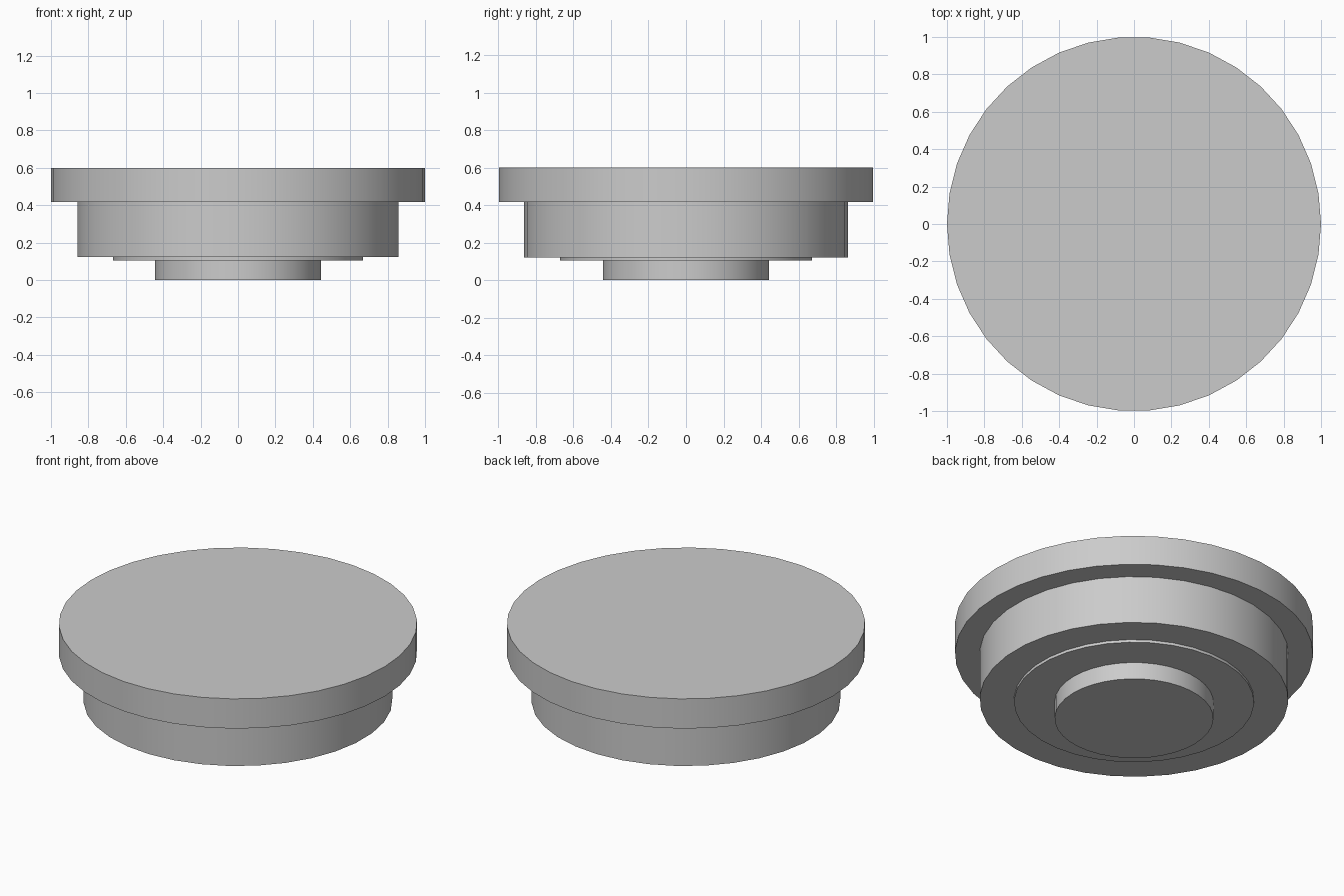
import bpy
import bmesh
import math

default_cube = bpy.data.objects.get("Cube")
if default_cube:
    bpy.data.objects.remove(default_cube, do_unlink=True)

# Single plain grey finish
GREY = (0.6, 0.6, 0.6, 1.0)
grey = bpy.data.materials.new("plain_grey")
grey.use_nodes = True
grey.diffuse_color = GREY
grey.node_tree.nodes["Principled BSDF"].inputs["Base Color"].default_value = GREY


def disc(name, radius, bottom, top, sides, start=0.0, cap_top=False):
    """Upright disc; the top is left open where it meets the disc above."""
    bm = bmesh.new()
    angles = [start + math.tau * i / sides for i in range(sides)]
    low, high = [
        [bm.verts.new((radius * math.cos(a), radius * math.sin(a), z)) for a in angles]
        for z in (bottom, top)
    ]
    for i in range(sides):
        j = (i + 1) % sides
        bm.faces.new((low[i], low[j], high[j], high[i]))
    bm.faces.new(low[::-1])
    if cap_top:
        bm.faces.new(high)
    mesh = bpy.data.meshes.new(name)
    bm.to_mesh(mesh)
    bm.free()
    mesh.materials.append(grey)
    obj = bpy.data.objects.new(name, mesh)
    bpy.context.collection.objects.link(obj)
    bpy.ops.object.select_all(action="DESELECT")
    obj.select_set(True)
    bpy.context.view_layer.objects.active = obj
    bpy.ops.object.shade_smooth_by_angle(angle=math.radians(30))
    return obj


QUARTER = math.pi / 2

# Wide flange on top, stepping down to the small foot
disc("top_flange", 1.0, 0.417, 0.6, 38, cap_top=True)
disc("main_body", 0.862, 0.122, 0.417, 34, QUARTER)
disc("thin_collar", 0.67, 0.105, 0.122, 34, QUARTER)
disc("foot", 0.443, 0.0, 0.105, 38)
